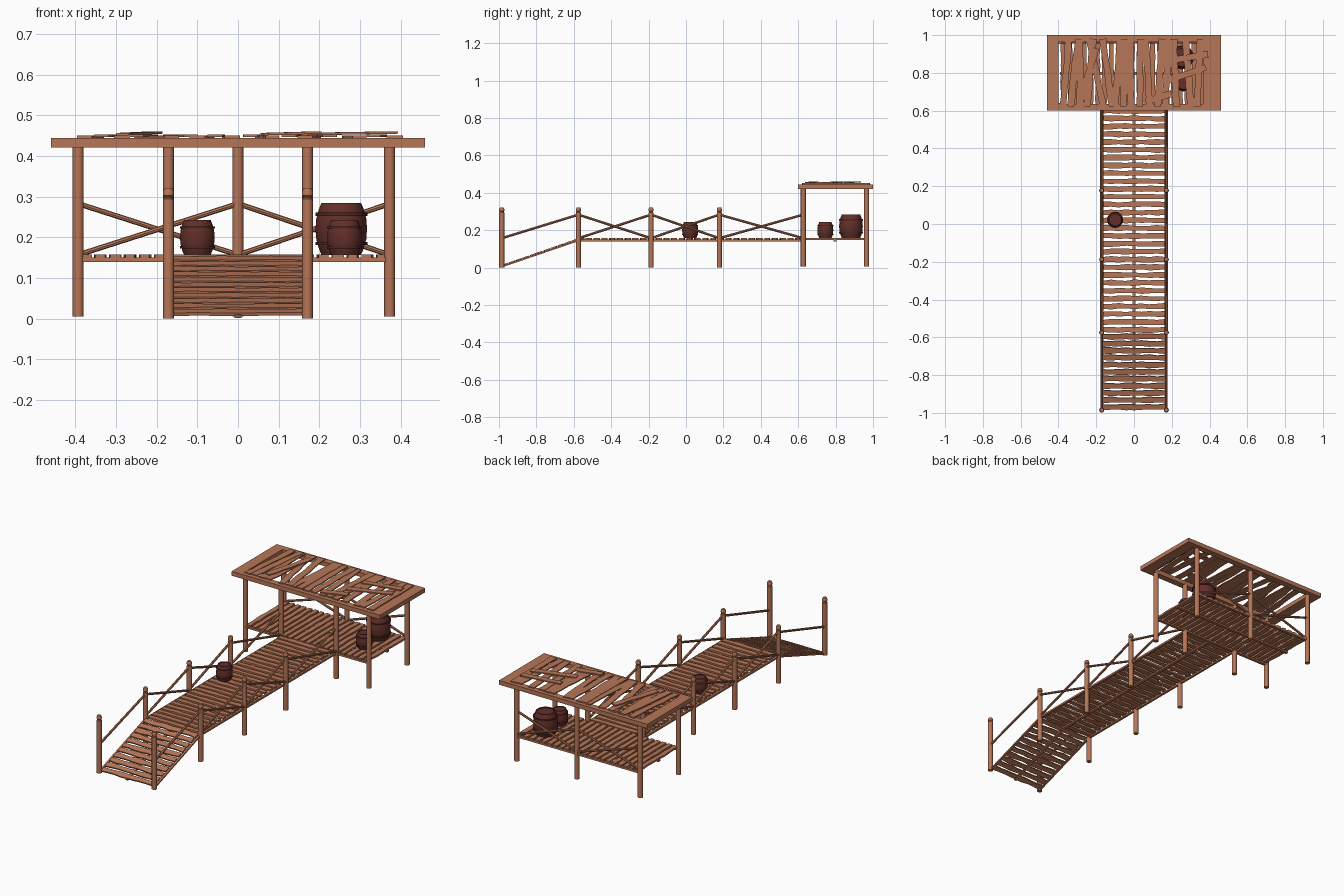
import bpy, bmesh, math, random
from mathutils import Vector, Matrix

if "Cube" in bpy.data.objects:
    bpy.data.objects.remove(bpy.data.objects["Cube"])

random.seed(7)

def material(name, rgb):
    m = bpy.data.materials.new(name)
    m.diffuse_color = (*rgb, 1)
    m.use_nodes = True
    m.node_tree.nodes["Principled BSDF"].inputs["Base Color"].default_value = m.diffuse_color
    return m

WOOD = material("warm wood", (0.47, 0.18, 0.095))
BARREL = material("dark red wood", (0.125, 0.028, 0.022))
HOOP = material("dark hoop", (0.075, 0.02, 0.018))

def finish(bm, name, mat, smooth=False):
    bmesh.ops.recalc_face_normals(bm, faces=bm.faces)
    me = bpy.data.meshes.new(name)
    bm.to_mesh(me)
    bm.free()
    me.materials.append(mat)
    ob = bpy.data.objects.new(name, me)
    bpy.context.collection.objects.link(ob)
    if smooth:
        bpy.ops.object.select_all(action='DESELECT')
        ob.select_set(True)
        bpy.context.view_layer.objects.active = ob
        bpy.ops.object.shade_smooth_by_angle(angle=math.radians(40))
    return ob

def plank(bm, p0, p1, width, thick, wobble=0.0, segs=1, up=(0, 0, 1)):
    """Board from p0 to p1 (centre line) with uneven long edges."""
    p0, p1 = Vector(p0), Vector(p1)
    d = (p1 - p0).normalized()
    side = d.cross(Vector(up)).normalized()
    nrm = side.cross(d)
    rings = []
    for i in range(segs + 1):
        c = p0.lerp(p1, i / segs)
        a = width / 2 + random.uniform(-wobble, wobble)
        b = width / 2 + random.uniform(-wobble, wobble)
        rings.append([bm.verts.new(c + side * s + nrm * t) for s, t in
                      ((-a, -thick / 2), (b, -thick / 2), (b, thick / 2), (-a, thick / 2))])
    for r, q in zip(rings, rings[1:]):
        for k in range(4):
            bm.faces.new((r[k], r[(k + 1) % 4], q[(k + 1) % 4], q[k]))
    bm.faces.new(rings[0])
    bm.faces.new(rings[-1])

def lathe(bm, profile, x, y, sides):
    """Closed turned shape from (radius, z) points."""
    rings = [[bm.verts.new((x + r * math.cos(2 * math.pi * k / sides),
                            y + r * math.sin(2 * math.pi * k / sides), z))
              for k in range(sides)] for r, z in profile]
    for r, q in zip(rings, rings[1:]):
        for k in range(sides):
            bm.faces.new((r[k], r[(k + 1) % sides], q[(k + 1) % sides], q[k]))
    bm.faces.new(rings[0])
    bm.faces.new(rings[-1])

def rod(bm, p0, p1, r=0.0065, sides=8):
    p0, p1 = Vector(p0), Vector(p1)
    d = p1 - p0
    m = Matrix.Translation((p0 + p1) / 2) @ d.to_track_quat('Z', 'Y').to_matrix().to_4x4()
    bmesh.ops.create_cone(bm, cap_ends=True, segments=sides, radius1=r, radius2=r,
                          depth=d.length, matrix=m)

YP = (-0.985, -0.575, -0.187, 0.178, 0.627)   # walkway post rows
LO, HI = 0.157, 0.283                         # rail heights

# walkway posts with turned caps
bm = bmesh.new()
R = 0.0135
for s in (-1, 1):
    for y in YP[:4]:
        lathe(bm, [(R, 0), (R, 0.294), (R * .8, 0.297), (R * .8, 0.300), (R, 0.303),
                   (R, 0.312), (R * .75, 0.321)], s * 0.171, y, 12)
finish(bm, "walkway_posts", WOOD, True)

# shelter posts
bm = bmesh.new()
for x, y in ((-0.393, 0.627), (-0.171, 0.627), (0.171, 0.627), (0.373, 0.627),
             (-0.393, 0.966), (0, 0.966), (0.373, 0.966)):
    lathe(bm, [(R, 0.006), (R, 0.43)], x, y, 12)
finish(bm, "shelter_posts", WOOD, True)

# railings: one sloping rail on the ramp, then crossed rails
bm = bmesh.new()
for s in (-1, 1):
    x = s * 0.171
    rod(bm, (x, YP[0], LO), (x, YP[1], HI))
    for a, b in zip(YP[1:], YP[2:]):
        rod(bm, (x - .003, a, LO), (x - .003, b, HI))
        rod(bm, (x + .003, a, HI), (x + .003, b, LO))
for a, b in ((-0.393, 0), (0, 0.373)):
    rod(bm, (a, 0.963, LO), (b, 0.963, HI))
    rod(bm, (a, 0.969, HI), (b, 0.969, LO))
finish(bm, "crossed_rails", WOOD, True)

# beams under the deck, ramp and platform
bm = bmesh.new()
for x, w in ((-0.168, 0.012), (0, 0.016), (0.168, 0.012)):
    plank(bm, (x, -0.575, 0.145), (x, 0.63, 0.145), w, 0.010)
    plank(bm, (x, -0.985, 0.005), (x, -0.575, 0.145), w, 0.008)
for y in (0.627, 0.797, 0.966):
    plank(bm, (-0.393, y, 0.145), (0.373, y, 0.145), 0.016, 0.010)
finish(bm, "deck_beams", WOOD)

# walkway planks
bm = bmesh.new()
n = 29
for i in range(n):
    y = -0.56 + i * (0.60 + 0.56) / (n - 1)
    e = random.uniform(0, 0.006)
    plank(bm, (-0.166 + e, y, 0.153), (0.166 - e, y, 0.153), 0.028, 0.010, 0.0035, 8)
finish(bm, "walkway_planks", WOOD)

# ramp planks
bm = bmesh.new()
n = 11
for i in range(n):
    t = (i + 0.45) / n
    y, z = -0.985 + 0.41 * t, 0.010 + 0.143 * t
    plank(bm, (-0.163, y, z), (0.163, y, z), 0.029, 0.008, 0.0035, 8, (0, -0.33, 0.94))
finish(bm, "ramp_planks", WOOD)

# shelter platform planks
bm = bmesh.new()
n = 21
for i in range(n):
    x = -0.375 + i * 0.73 / (n - 1)
    plank(bm, (x, 0.622, 0.153), (x, 0.972, 0.153), 0.026, 0.010, 0.003, 8)
finish(bm, "platform_planks", WOOD)

# roof frame
bm = bmesh.new()
for s in (-1, 1):
    plank(bm, (s * 0.43, 0.6, 0.433), (s * 0.43, 1.0, 0.433), 0.06, 0.024)
    plank(bm, (-0.40, 0.8 + s * 0.182, 0.433), (0.40, 0.8 + s * 0.182, 0.433), 0.036, 0.024)
finish(bm, "roof_frame", WOOD)

# crooked roof boards: bottom x, top x
bm = bmesh.new()
for i, (a, b) in enumerate(((-.375, -.345), (-.335, -.295), (-.285, -.285), (-.25, -.215),
                            (-.165, -.235), (-.115, -.165), (-.10, -.075), (-.055, -.05),
                            (-.015, -.02), (.03, .035), (.085, .06), (.125, .15),
                            (.165, .185), (.225, .21), (.30, .275), (.335, .35), (.385, .385))):
    z = 0.448 + 0.002 * (i % 2)
    plank(bm, (a, 0.622, z), (b, 0.98, z), 0.036, 0.006, 0.003, 6)
for a, b in (((.15, .75), (.38, .83)), ((.17, .86), (.39, .90)), ((-.28, .66), (-.20, .93)),
             ((.06, .65), (.20, .69))):
    plank(bm, (*a, 0.454), (*b, 0.458), 0.034, 0.006, 0.003, 6)
finish(bm, "roof_boards", WOOD)

# barrels with hoops
def barrel(name, x, y, z, r, h):
    prof = [(.76, 0), (.86, .12), (.96, .3), (.99, .5), (.96, .7), (.86, .88), (.76, 1),
            (.68, 1), (.68, .96)]
    bm = bmesh.new()
    lathe(bm, [(r * a, z + h * b) for a, b in prof], x, y, 16)
    finish(bm, name, BARREL, True)
    bm = bmesh.new()
    for t in (.22, .78):
        lathe(bm, [(r * .88, z + h * (t - .03)), (r, z + h * (t - .03)),
                   (r, z + h * (t + .03)), (r * .88, z + h * (t + .03))], x, y, 16)
    finish(bm, name + "_hoops", HOOP, True)

barrel("walkway_barrel", -0.10, 0.022, 0.157, 0.043, 0.086)
barrel("small_barrel", 0.262, 0.745, 0.157, 0.043, 0.086)
barrel("large_barrel", 0.254, 0.882, 0.157, 0.064, 0.128)
